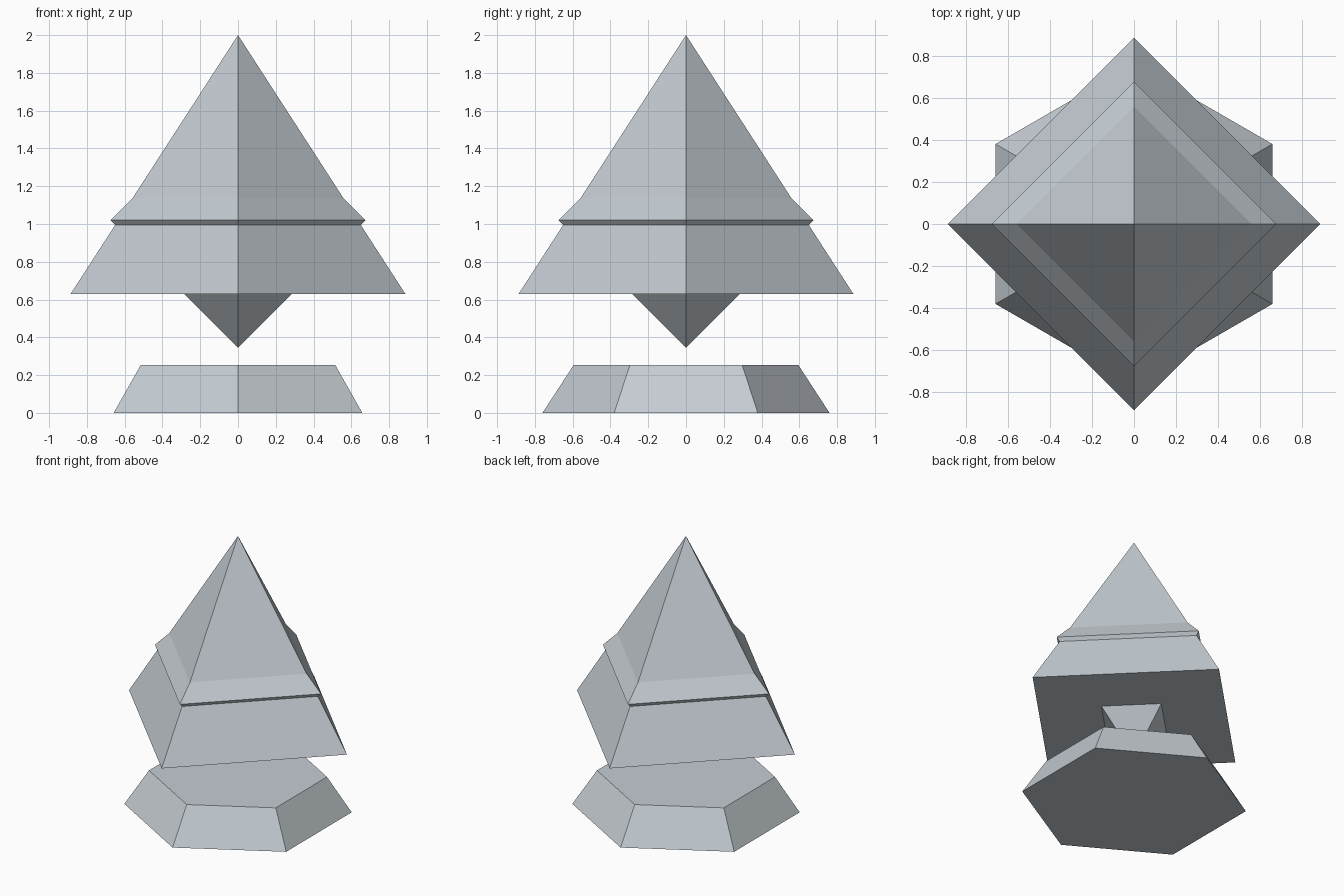
import bpy
import math

if "Cube" in bpy.data.objects:
    bpy.data.objects.remove(bpy.data.objects["Cube"])

# Single pale blue-grey colour
grey = bpy.data.materials.new("pale_grey")
grey.diffuse_color = (0.56, 0.61, 0.65, 1)
grey.use_nodes = True
grey.node_tree.nodes["Principled BSDF"].inputs["Base Color"].default_value = grey.diffuse_color


def cone(name, sides, r_low, r_high, z_low, z_high, turn=0.0):
    """Faceted cone between two heights, with corners starting at angle turn."""
    bpy.ops.mesh.primitive_cone_add(vertices=sides, radius1=r_low, radius2=r_high,
                                    depth=z_high - z_low,
                                    location=(0, 0, (z_low + z_high) / 2),
                                    rotation=(0, 0, turn))
    ob = bpy.context.object
    ob.name = name
    ob.data.materials.append(grey)
    bpy.ops.object.transform_apply(location=True, rotation=True, scale=True)
    return ob


# Hexagonal plinth, corners pointing front and back
cone("plinth", 6, 0.76, 0.595, 0, 0.253)

# Tall four-sided pyramid, corners on the axes
cone("pyramid", 4, 0.886, 0, 0.63, 2.0)

# Octahedron running through the pyramid: rim shows as a collar, lower tip hangs below
crystal = cone("crystal", 4, 0.675, 0, 1.02, 1.695)
me = crystal.data
lower = cone("crystal_lower", 4, 0, 0.675, 0.345, 1.02)

# Weld the two halves into one closed octahedron
import bmesh
bm = bmesh.new()
bm.from_mesh(me)
bm.from_mesh(lower.data)
inner = [f for f in bm.faces if abs(f.normal.z) > 0.99]
bmesh.ops.delete(bm, geom=inner, context='FACES_ONLY')
bmesh.ops.remove_doubles(bm, verts=bm.verts, dist=0.001)
bmesh.ops.recalc_face_normals(bm, faces=bm.faces)
bm.to_mesh(me)
bm.free()
bpy.data.objects.remove(lower)
